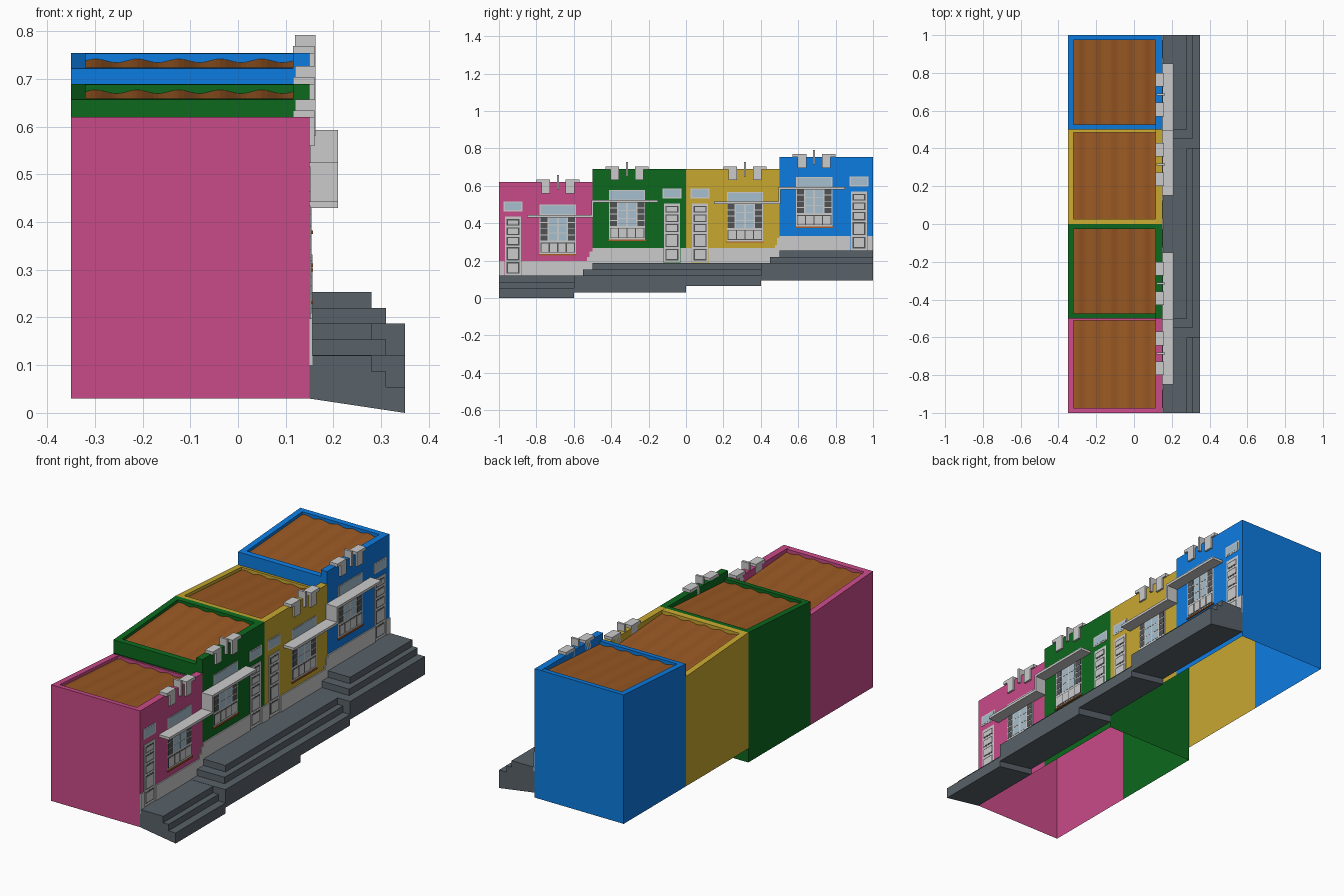
import bpy, bmesh, math

if "Cube" in bpy.data.objects:
    bpy.data.objects.remove(bpy.data.objects["Cube"])

def material(name, rgb):
    m = bpy.data.materials.new(name)
    m.diffuse_color = (*rgb, 1)
    m.use_nodes = True
    m.node_tree.nodes["Principled BSDF"].inputs["Base Color"].default_value = m.diffuse_color
    return m

PINK = material("pink", (.59, .07, .25))
GREEN = material("green", (.004, .14, .013))
YELLOW = material("yellow", (.58, .39, .03))
BLUE = material("blue", (.004, .2, .75))
ROOF = material("rust", (.32, .098, .017))
STONE = material("stone", (.098, .12, .14))
GLASS = material("glass", (.38, .52, .62))
DARK = material("dark_slats", (.08, .085, .09))
WOOD = material("sill_wood", (.4, .1, .02))

def prism(bm, x0, x1, y0, y1, z0, za, zb=None):
    """Box whose top is at za on the y0 side and zb on the y1 side."""
    zb = za if zb is None else zb
    if y0 > y1:
        y0, y1, za, zb = y1, y0, zb, za
    v = [bm.verts.new(p) for p in (
        (x0, y0, z0), (x1, y0, z0), (x1, y1, z0), (x0, y1, z0),
        (x0, y0, za), (x1, y0, za), (x1, y1, zb), (x0, y1, zb))]
    for f in ((3, 2, 1, 0), (4, 5, 6, 7), (0, 1, 5, 4), (1, 2, 6, 5), (2, 3, 7, 6), (3, 0, 4, 7)):
        bm.faces.new([v[i] for i in f])

def quad(bm, *pts):
    bm.faces.new([bm.verts.new(p) for p in pts])

def finish(bm, name, mat=None):
    me = bpy.data.meshes.new(name)
    bm.to_mesh(me)
    bm.free()
    ob = bpy.data.objects.new(name, me)
    bpy.context.collection.objects.link(ob)
    if mat:
        me.materials.append(mat)
    return ob

def boxes(name, mat, rows):
    bm = bmesh.new()
    for r in rows:
        prism(bm, *r)
    return finish(bm, name, mat)

def house(name, mat, hi, lo, top, bottom, end_wall, lo_rim, door_dz, win_dz):
    d = 1 if lo > hi else -1           # direction from high end to low end
    drop = .033
    h = lambda y: top - drop * abs(y - hi) / .5
    zr = top - .1
    # walls, open underneath
    bm = bmesh.new()
    quad(bm, (-.35, hi, bottom), (-.35, lo, bottom), (-.35, lo, zr), (-.35, hi, zr))
    quad(bm, (.15, hi, bottom), (.15, lo, bottom), (.15, lo, zr), (.15, hi, zr))
    if end_wall:
        quad(bm, (-.35, hi, bottom), (.15, hi, bottom), (.15, hi, zr), (-.35, hi, zr))
    if d < 0:
        bmesh.ops.reverse_faces(bm, faces=bm.faces[:2])
    else:
        bmesh.ops.reverse_faces(bm, faces=bm.faces[:1])
    bmesh.ops.recalc_face_normals(bm, faces=bm.faces[:])
    # parapets
    prism(bm, .115, .15, hi, lo, zr, top)
    prism(bm, -.35, -.32, hi, lo, zr, top, h(lo))
    a, b = hi + d * .027, lo - d * lo_rim
    prism(bm, -.32, .115, hi, a, zr, top, h(a))
    prism(bm, -.32, .115, b, lo, zr, h(b), h(lo))
    finish(bm, name + "_walls", mat)

    # corrugated roof
    bm = bmesh.new()
    n = 40
    rows = []
    for y in (a, b):
        rows.append([bm.verts.new((-.32 + .435 * i / n, y,
                     h(y) - .015 + .004 * math.sin(i / n * 10 * math.pi))) for i in range(n + 1)])
    for i in range(n):
        bm.faces.new((rows[0][i], rows[0][i + 1], rows[1][i + 1], rows[1][i]))
    bmesh.ops.recalc_face_normals(bm, faces=bm.faces[:])
    if sum(f.normal.z for f in bm.faces) < 0:
        bmesh.ops.reverse_faces(bm, faces=bm.faces[:])
    finish(bm, name + "_roof", ROOF)

    c = -.685 if hi == -1 else -.315 if lo == -.5 else .315 if hi == 0 else .685
    dc = -.925 if hi == -1 else -.075 if lo == -.5 else .075 if hi == 0 else .925

    # crown blocks hooked over the facade
    rows = [(.12, .163, c - .006, c + .006, top - .04, top + .037)]
    for s in (-1, 1):
        rows.append((.115, .16, c + s * .042, c + s * .088, top - .06, top + .014))
        rows.append((.115, .16, c + s * .088, c + s * .115, top - .002, top + .014))
    boxes(name + "_crown_blocks", None, rows)

    # door with stacked panels, and fanlight above
    z = .12 + door_dz
    boxes(name + "_door", None, [(.148, .152, dc - .043, dc + .043, z, z + .315)])
    rows, frames = [], []
    for k, ph in ((.012, .06), (.082, .07), (.162, .045), (.217, .04), (.267, .035)):
        frames.append((.15, .1525, dc - .034, dc + .034, z + k, z + k + ph))
        rows.append((.15, .154, dc - .028, dc + .028, z + k + .006, z + k + ph - .006))
    boxes(name + "_door_grooves", DARK, frames)
    boxes(name + "_door_panels", None, rows)
    boxes(name + "_fanlight_frame", None, [(.148, .1515, dc - .05, dc + .05, z + .343, z + .397)])
    boxes(name + "_fanlight_glass", GLASS, [(.149, .1525, dc - .043, dc + .043, z + .35, z + .39)])

    # window
    z = .235 + win_dz
    boxes(name + "_window_frame", None, [(.148, .1515, c - .097, c + .097, z, z + .265)])
    boxes(name + "_window_sill", WOOD, [(.148, .157, c - .1, c + .1, z - .007, z)])
    panes = [(.149, .1525, c - .09, c + .09, z + .215, z + .26)]
    for s in (-1, 1):
        for k in range(3):
            panes.append((.149, .1525, c + s * .005, c + s * .047, z + .072 + k * .043, z + .109 + k * .043))
    boxes(name + "_window_panes", GLASS, panes)
    boxes(name + "_shutters", DARK, [(.149, .1525, c + s * .055, c + s * .092, z + .072 + k * .033, z + .1 + k * .033)
                                     for s in (-1, 1) for k in range(4)])
    boxes(name + "_panel_grooves", DARK, [(.149, .1525, c - .092, c + .092, z + .008, z + .062)])
    boxes(name + "_window_panels", None, [(.15, .154, c - .088 + k * .0455, c - .049 + k * .0455, z + .012, z + .058)
                                          for k in range(4)])

    # plinth on both sides of the door
    z = .12 + door_dz
    y0, y1 = min(hi, lo), max(hi, lo)
    boxes(name + "_plinth", None, [(.148, .156, y0, dc - .046, z - .02, z + .078),
                                   (.148, .156, dc + .046, y1, z - .02, z + .078)])

house("pink_house", PINK, -1, -.5, .62, .03, True, .012, 0, 0)
house("green_house", GREEN, 0, -.5, .69, .03, True, .027, .07, .078)
house("yellow_house", YELLOW, 0, .5, .69, .10, False, .015, .07, .068)
house("blue_house", BLUE, 1, .5, .755, .10, True, .027, .134, .147)
# low party face under the blue parapet
boxes("blue_house_side", BLUE, [(-.35, .15, .5, .504, .6, .66)])

# stepped plinth ends where the street rises
boxes("plinth_risers", None, [(.148, .156, -.53, -.5, .19, .22), (.148, .156, -.515, -.5, .22, .25),
                              (.148, .156, .475, .5, .26, .285), (.148, .156, .487, .5, .285, .32)])

# canopies, each pair joined by a vertical fin
rows = []
for y, za, zb in ((-.5, .43, .512), (.5, .503, .58)):
    rows += [(.15, .21, y - .35, y + .006, za, za + .013),
             (.15, .21, y - .006, y + .35, zb, zb + .013),
             (.15, .21, y - .006, y + .006, za, zb + .013)]
boxes("canopies", None, rows)

# pavement terraces: stepped profile with a sloping underside, extruded along y
def slab(bm, y0, y1, bottom, profile):
    pts = [(.15, bottom + .03), (.15, profile[0][1])]
    for i, (x, z) in enumerate(profile):
        if i:
            pts.append((profile[i - 1][0], z))
        pts.append((x, z))
    pts.append((profile[-1][0], bottom + .03 * (.35 - profile[-1][0]) / .2))
    a = [bm.verts.new((x, y0, z)) for x, z in pts]
    b = [bm.verts.new((x, y1, z)) for x, z in pts]
    bm.faces.new(a)
    bm.faces.new(b[::-1])
    for i in range(len(pts)):
        j = (i + 1) % len(pts)
        bm.faces.new((a[j], a[i], b[i], b[j]))
    bmesh.ops.recalc_face_normals(bm, faces=bm.faces[:])

def tiers(t):
    return [(.28, t), (.31, t - .033), (.35, t - .066)]

bm = bmesh.new()
slab(bm, -1, -.6, 0, tiers(.12))
slab(bm, -.6, -.55, .03, [(.35, .121)])
slab(bm, -.55, -.5, .03, [(.31, .154), (.35, .121)])
slab(bm, -.5, 0, .03, tiers(.187))
slab(bm, 0, .4, .065, tiers(.187))
slab(bm, .4, .45, .095, [(.35, .187)])
slab(bm, .45, .5, .095, [(.31, .22), (.35, .187)])
slab(bm, .5, 1, .095, tiers(.253))
finish(bm, "pavement_steps", STONE)
